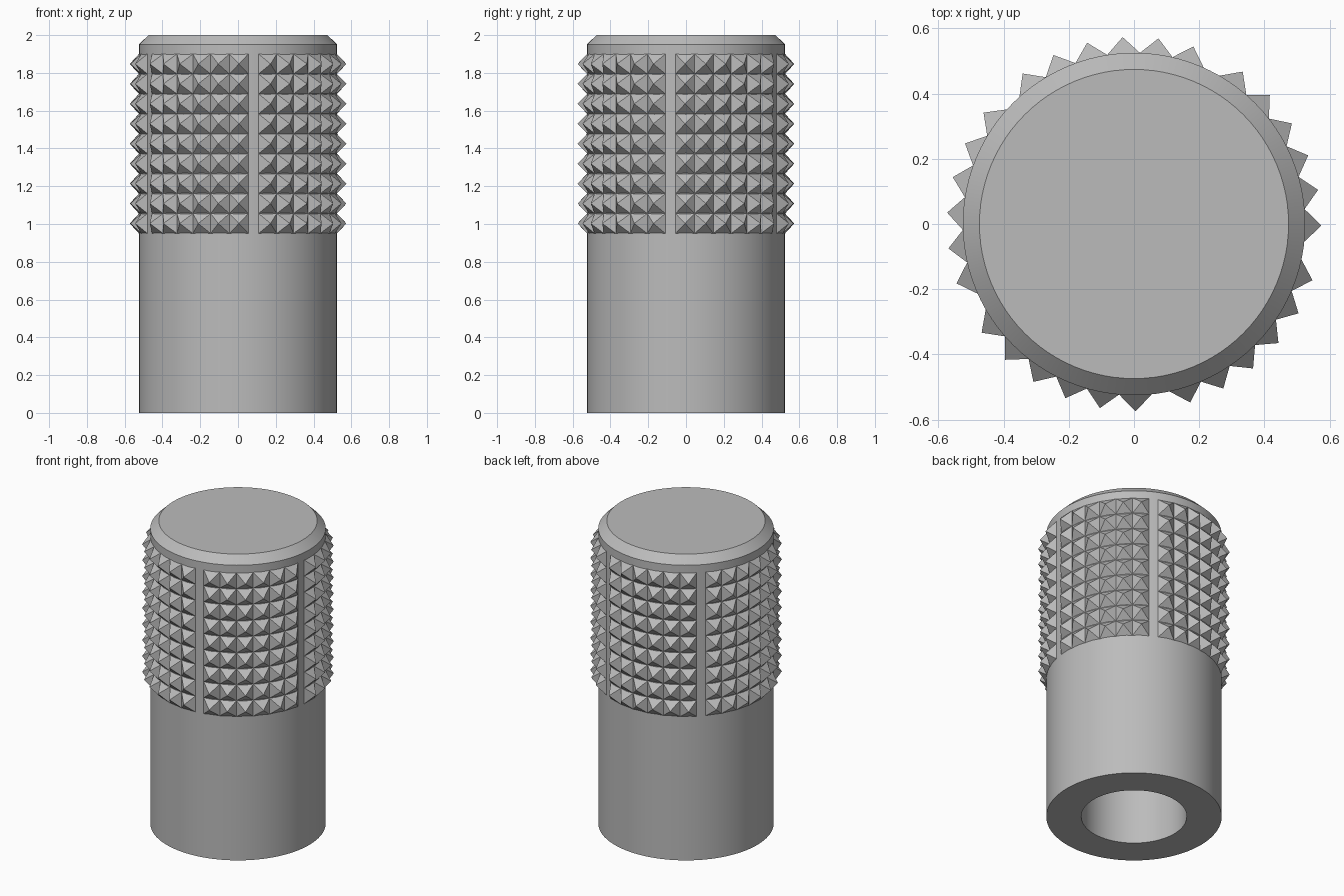
import bpy, bmesh, math
from mathutils import Vector

if "Cube" in bpy.data.objects:
    bpy.data.objects.remove(bpy.data.objects["Cube"], do_unlink=True)

R, BORE, DEPTH = 0.525, 0.316, 1.2
GRIP_LOW, GRIP_HIGH, TIP = 0.95, 1.9, 0.574
PANELS, ROWS, COLS = 5, 9, 6
START = math.radians(-9)          # first groove; the bore flat faces the same axis
GROOVE = math.radians(6)

grey = bpy.data.materials.new("plain_grey")
grey.use_nodes = True
colour = (0.5, 0.5, 0.5, 1)
grey.diffuse_color = colour
grey.node_tree.nodes["Principled BSDF"].inputs["Base Color"].default_value = colour


def finish(bm, name, smooth=False):
    mesh = bpy.data.meshes.new(name)
    bmesh.ops.recalc_face_normals(bm, faces=bm.faces)
    bm.to_mesh(mesh)
    bm.free()
    mesh.materials.append(grey)
    obj = bpy.data.objects.new(name, mesh)
    bpy.context.collection.objects.link(obj)
    if smooth:
        bpy.ops.object.select_all(action='DESELECT')
        obj.select_set(True)
        bpy.context.view_layer.objects.active = obj
        bpy.ops.object.shade_smooth_by_angle(angle=math.radians(30))
    return obj


def polar(radius, angle, z):
    return Vector((radius * math.cos(angle), radius * math.sin(angle), z))


# Body: turned profile with a blind bore and a chamfered top
bm = bmesh.new()
profile = [(0, DEPTH), (BORE, DEPTH), (BORE, 0), (R, 0), (R, 1.95), (0.474, 2), (0, 2)]
verts = [bm.verts.new((r, 0, z)) for r, z in profile]
edges = [bm.edges.new(pair) for pair in zip(verts, verts[1:])]
bmesh.ops.spin(bm, geom=verts + edges, cent=(0, 0, 0), axis=(0, 0, 1),
               angle=math.tau, steps=96, use_merge=True)
bmesh.ops.remove_doubles(bm, verts=bm.verts, dist=1e-5)
finish(bm, "body", smooth=True)

# Bore key: a flat along one side of the bore, with a sloping lead-in below
bm = bmesh.new()
bmesh.ops.create_cone(bm, cap_ends=True, segments=96, radius1=BORE + 0.004,
                      radius2=BORE + 0.004, depth=DEPTH)
bmesh.ops.translate(bm, verts=bm.verts, vec=(0, 0, DEPTH / 2))
axis = polar(1, START, 0)
flat_edge = axis * 0.19 + Vector((0, 0, 0.21))
for normal in (axis, axis + Vector((0, 0, 1))):
    cut = bmesh.ops.bisect_plane(bm, geom=bm.verts[:] + bm.edges[:] + bm.faces[:],
                                 plane_co=flat_edge, plane_no=normal, clear_inner=True)
    rim = [e for e in cut["geom_cut"] if isinstance(e, bmesh.types.BMEdge)]
    bmesh.ops.holes_fill(bm, edges=rim)
finish(bm, "bore_key")

# Grip panels: grids of pointed studs separated by plain grooves
pitch = (math.tau / PANELS - GROOVE) / COLS
step = (GRIP_HIGH - GRIP_LOW) / ROWS
for panel in range(PANELS):
    bm = bmesh.new()
    first = START + GROOVE / 2 + panel * math.tau / PANELS
    for col in range(COLS):
        a0 = first + col * pitch
        a1 = a0 + pitch
        for row in range(ROWS):
            z0 = GRIP_LOW + row * step
            z1 = z0 + step
            base = [bm.verts.new(polar(R, a, z))
                    for a, z in ((a0, z0), (a1, z0), (a1, z1), (a0, z1))]
            tip = bm.verts.new(polar(TIP, (a0 + a1) / 2, (z0 + z1) / 2))
            bm.faces.new(base[::-1])
            for i in range(4):
                bm.faces.new((base[i], base[(i + 1) % 4], tip))
    finish(bm, f"grip_panel_{panel + 1}")
